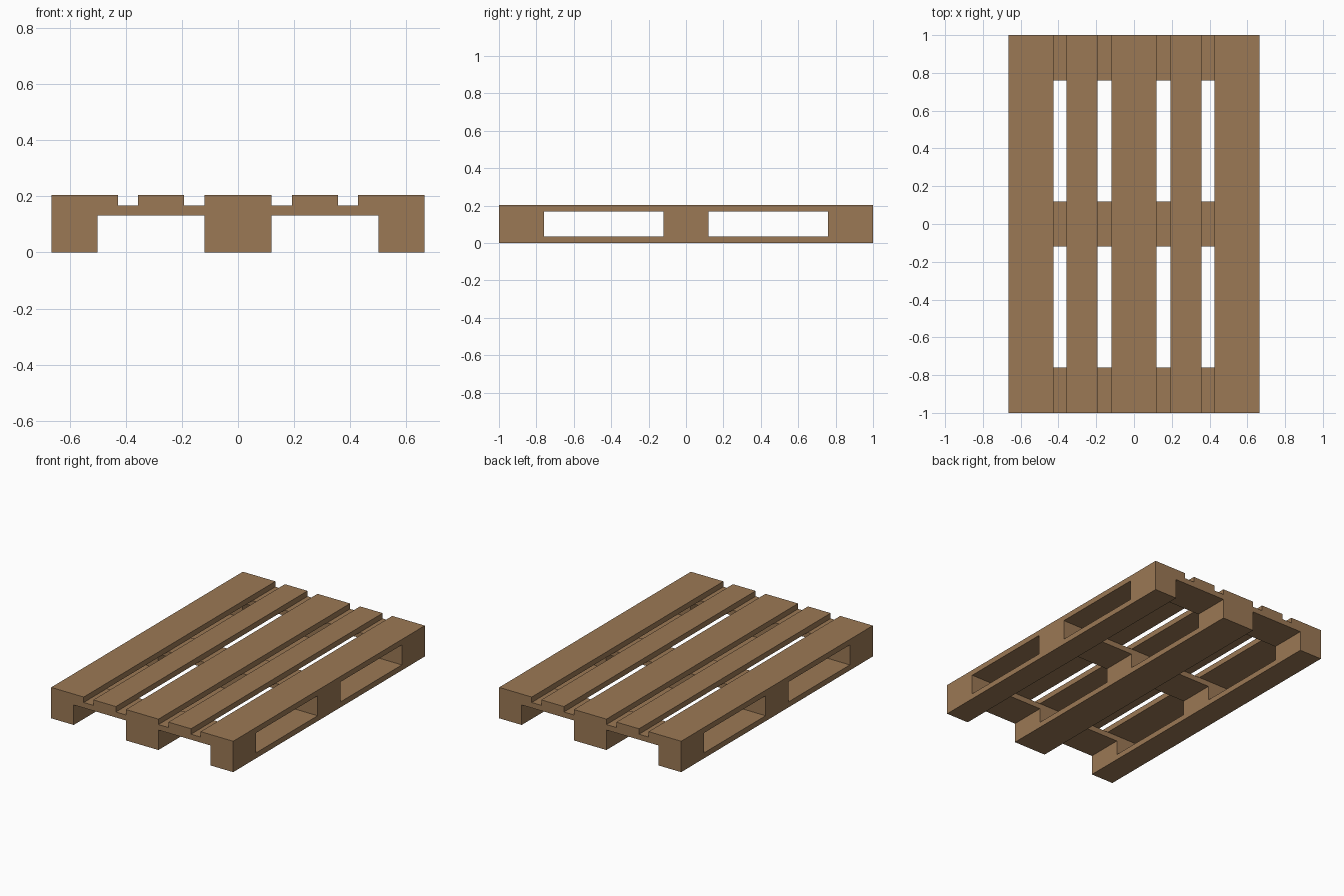
import bpy

cube = bpy.data.objects.get("Cube")
if cube:
    bpy.data.objects.remove(cube, do_unlink=True)

wood = bpy.data.materials.new("brown_wood")
wood.use_nodes = True
color = (0.33, 0.19, 0.09, 1)
wood.diffuse_color = color
wood.node_tree.nodes["Principled BSDF"].inputs["Base Color"].default_value = color


def board(name, x, y, z):
    """Box spanning the given (low, high) ranges."""
    spans = (x, y, z)
    bpy.ops.mesh.primitive_cube_add(size=1)
    obj = bpy.context.object
    obj.name = name
    obj.location = [(a + b) / 2 for a, b in spans]
    obj.scale = [b - a for a, b in spans]
    bpy.ops.object.transform_apply(location=True, rotation=False, scale=True)
    obj.data.materials.append(wood)


def mirrored(name, inner, outer):
    """Right, middle and left ranges from one outer range."""
    return [("right_" + name, (-outer, -inner)), ("left_" + name, (inner, outer))]


# Layer heights from the ground up
SKID, BLOCK, CROSS, DECK = 0.036, 0.132, 0.168, 0.204
WIDTH, LENGTH, MID = 0.665, 1.0, 0.119

columns = mirrored("skid", 0.5, WIDTH) + [("middle_skid", (-MID, MID))]
rows = [("front", (-LENGTH, -0.76)), ("centre", (-MID, MID)), ("back", (0.76, LENGTH))]

# Skids along the length, with three blocks on each
for name, x in columns:
    board(name, x, (-LENGTH, LENGTH), (0, SKID))
    for row, y in rows:
        board(name.replace("skid", row + "_block"), x, y, (SKID, BLOCK))

# Cross boards over the blocks
for row, y in rows:
    board(row + "_cross_board", (-WIDTH, WIDTH), y, (BLOCK, CROSS))

# Deck boards along the length
deck = mirrored("outer_deck_board", 0.427, WIDTH)
deck += mirrored("inner_deck_board", 0.192, 0.357)
deck.append(("middle_deck_board", (-MID, MID)))
for name, x in deck:
    board(name, x, (-LENGTH, LENGTH), (CROSS, DECK))
